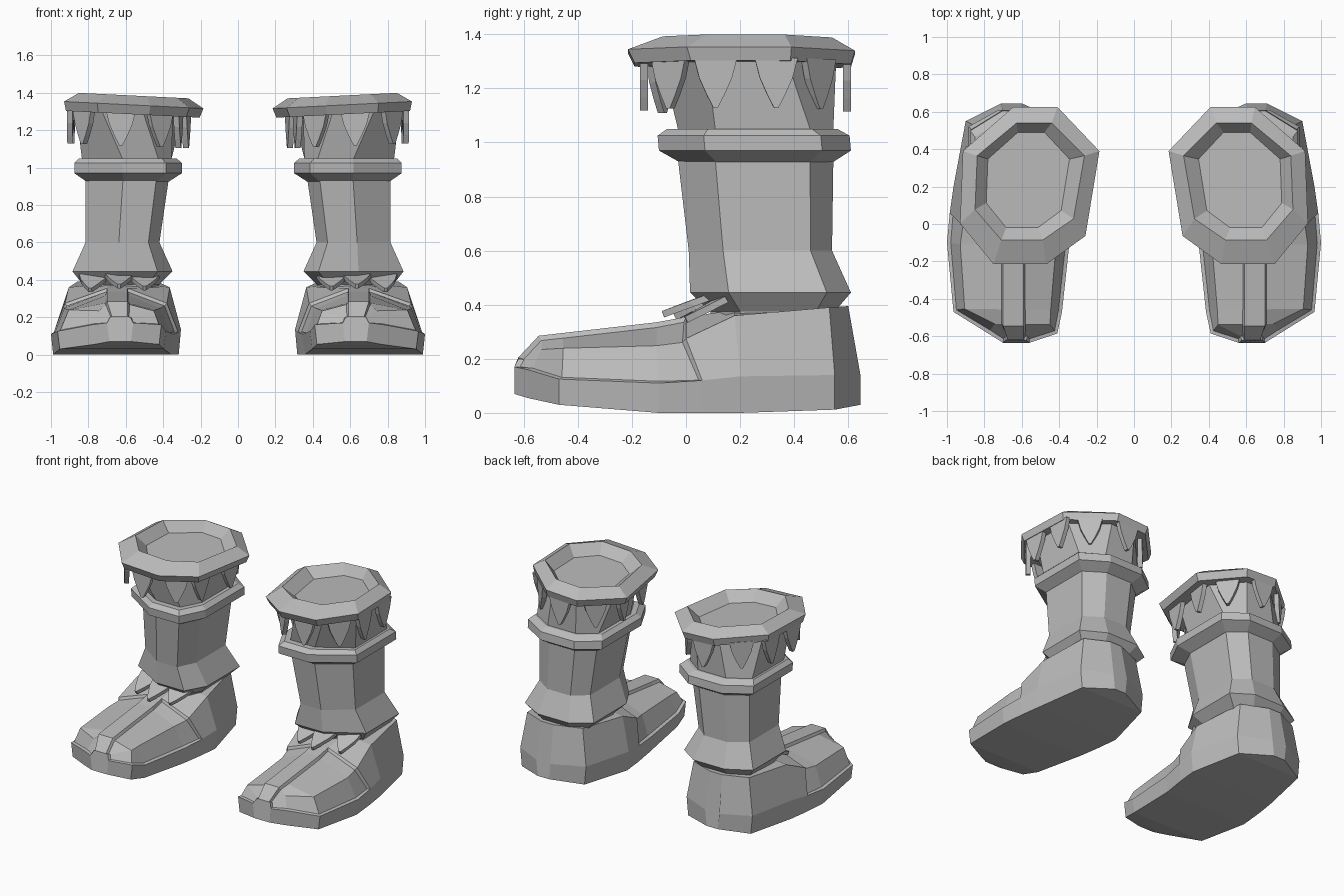
import bpy, bmesh
from mathutils import Vector

if "Cube" in bpy.data.objects:
    bpy.data.objects.remove(bpy.data.objects["Cube"])

grey = bpy.data.materials.new("plain_grey")
grey.use_nodes = True
COLOUR = (0.5, 0.5, 0.5, 1)
grey.diffuse_color = COLOUR
grey.node_tree.nodes["Principled BSDF"].inputs["Base Color"].default_value = COLOUR


def finish(bm, name):
    """Turn a bmesh into a flat-shaded part mirrored to the other boot."""
    bmesh.ops.recalc_face_normals(bm, faces=bm.faces)
    mesh = bpy.data.meshes.new(name)
    bm.to_mesh(mesh)
    bm.free()
    mesh.materials.append(grey)
    obj = bpy.data.objects.new(name, mesh)
    bpy.context.collection.objects.link(obj)
    mirror = obj.modifiers.new("Mirror", "MIRROR")
    mirror.use_mirror_merge = False
    return obj


def loft(bm, rings):
    """Skin closed rings, cap both ends; return faces as [ring][side]."""
    loops = [[bm.verts.new(p) for p in ring] for ring in rings]
    n = len(loops[0])
    grid = []
    for a, b in zip(loops, loops[1:]):
        grid.append([bm.faces.new((a[i], a[(i + 1) % n], b[(i + 1) % n], b[i]))
                     for i in range(n)])
    bm.faces.new(loops[0])
    bm.faces.new(loops[-1])
    return grid


def octagon(shape, x0, x1, y0, y1, z, tilt=0):
    pts = []
    for u, v in shape:
        x = x0 + u * (x1 - x0)
        pts.append(Vector((x, y0 + v * (y1 - y0), z + tilt * (x - 0.56))))
    return pts


# Irregular eight-sided outlines as fractions of their bounds
LEG = [(.15, 0), (.55, 0), (1, .24), (1, .85), (.7, 1), (.25, 1), (0, .85), (0, .24)]
CUFF = [(.38, 0), (.76, 0), (1, .26), (.98, .72), (.62, 1), (.3, 1), (0, .72), (.1, .18)]

# Shaft with flared ankle, turning to the cuff outline at the top
bm = bmesh.new()
shaft = [octagon(LEG, *r) for r in (
    (.44, .82, .10, .54, .30),
    (.42, .83, .09, .55, .375),
    (.35, .885, .015, .61, .445),
    (.42, .815, .01, .54, .60),
    (.37, .815, -.03, .545, .94),
    (.355, .835, -.03, .545, 1.05))]
loft(bm, shaft + [octagon(CUFF, .29, .865, -.09, .555, 1.30)])
finish(bm, "boot_shaft")

# Raised band round the shaft
bm = bmesh.new()
loft(bm, [octagon(LEG, *r) for r in (
    (.37, .81, -.02, .54, .925),
    (.30, .875, -.10, .61, .97),
    (.30, .875, -.105, .605, 1.025),
    (.33, .85, -.07, .56, 1.05))])
finish(bm, "shaft_band")

# Cuff with a sunken opening
bm = bmesh.new()
loft(bm, [octagon(CUFF, *r, tilt=.05) for r in (
    (.32, .85, -.08, .54, 1.285),
    (.205, .92, -.19, .61, 1.285),
    (.185, .93, -.215, .625, 1.335),
    (.265, .85, -.085, .54, 1.385),
    (.345, .79, -.02, .49, 1.32))])
finish(bm, "cuff")

# Foot: cross-sections from toe to heel
# y, inner x, outer x, sole z, widest z, shoulder z, ridge z, inset, top shift
STATIONS = [
    (-.635, .56, .70, .07, .17, .20, .205, .015, .015),
    (-.585, .41, .78, .055, .16, .245, .285, .03, .04),
    (-.47, .385, .965, .03, .125, .25, .295, .05, .01),
    (-.1, .345, 1.0, 0, .11, .26, .335, .06, -.01),
    (.06, .32, .985, 0, .12, .275, .355, .06, -.06),
    (.2, .305, .965, 0, .135, .36, .38, .06, -.02),
    (.55, .39, .90, .012, .14, .39, .39, .04, -.02),
    (.645, .60, .71, .03, .14, .395, .395, .01, -.045)]


def section(y, xi, xo, zb, zm, zs, zt, inset, shift):
    yt = y + shift
    s0, s1 = xi + inset, xo - inset
    r0, r1 = max(.59, s0 + .01), min(.70, s1 - .01)
    tuck = .012
    return [(xi + tuck, y, zb), (xo - tuck, y, zb), (xo, y, zm), (s1, yt, zs),
            (r1, yt, zt), (r0, yt, zt), (s0, yt, zs), (xi, y, zm)]


bm = bmesh.new()
faces = loft(bm, [section(*s) for s in STATIONS])
# Sunken panels on each side of the central ridge, wrapping round the toe
for sides in ((2, 3), (5, 6)):
    panel = [faces[row][side] for row in (0, 1, 2, 3) for side in sides]
    bmesh.ops.recalc_face_normals(bm, faces=bm.faces)
    bmesh.ops.inset_region(bm, faces=panel, thickness=.014, depth=-.016,
                           use_even_offset=False, use_boundary=True)
finish(bm, "foot")


def tooth(bm, base, tip, across, width, thick):
    """Pointed plate running from base to tip."""
    base, tip = Vector(base), Vector(tip)
    across = across.normalized()
    down = tip - base
    normal = across.cross(down).normalized() * thick / 2
    half = [(.5, 0), (.38, .4), (.2, .75), (.05, 1)]
    outline = half + [(-u, v) for u, v in reversed(half)]
    flat = [base + across * u * width + down * v for u, v in outline]
    loft(bm, [[p - normal for p in flat], [p + normal for p in flat]])


# Teeth hanging under the cuff, two on each long side
bm = bmesh.new()
ring = octagon(CUFF, .265, .90, -.155, .595, 1.30, tilt=.04)
for i, a in enumerate(ring):
    b = ring[(i + 1) % len(ring)]
    spots = (.2, .85) if i in (2, 6) else (.5,)
    for t in spots:
        p = a.lerp(b, t)
        tooth(bm, p, p - Vector((0, 0, .185)), b - a, .16, .03)
finish(bm, "cuff_teeth")

# Teeth fanning over the instep
bm = bmesh.new()
for base, tip in (((.50, .09, .42), (.50, -.04, .355)),
                  ((.635, .09, .43), (.635, -.085, .365)),
                  ((.77, .14, .42), (.79, 0, .345))):
    tooth(bm, base, tip, Vector((1, (base[0] - .6) * .8, 0)), .16, .025)
finish(bm, "instep_teeth")
